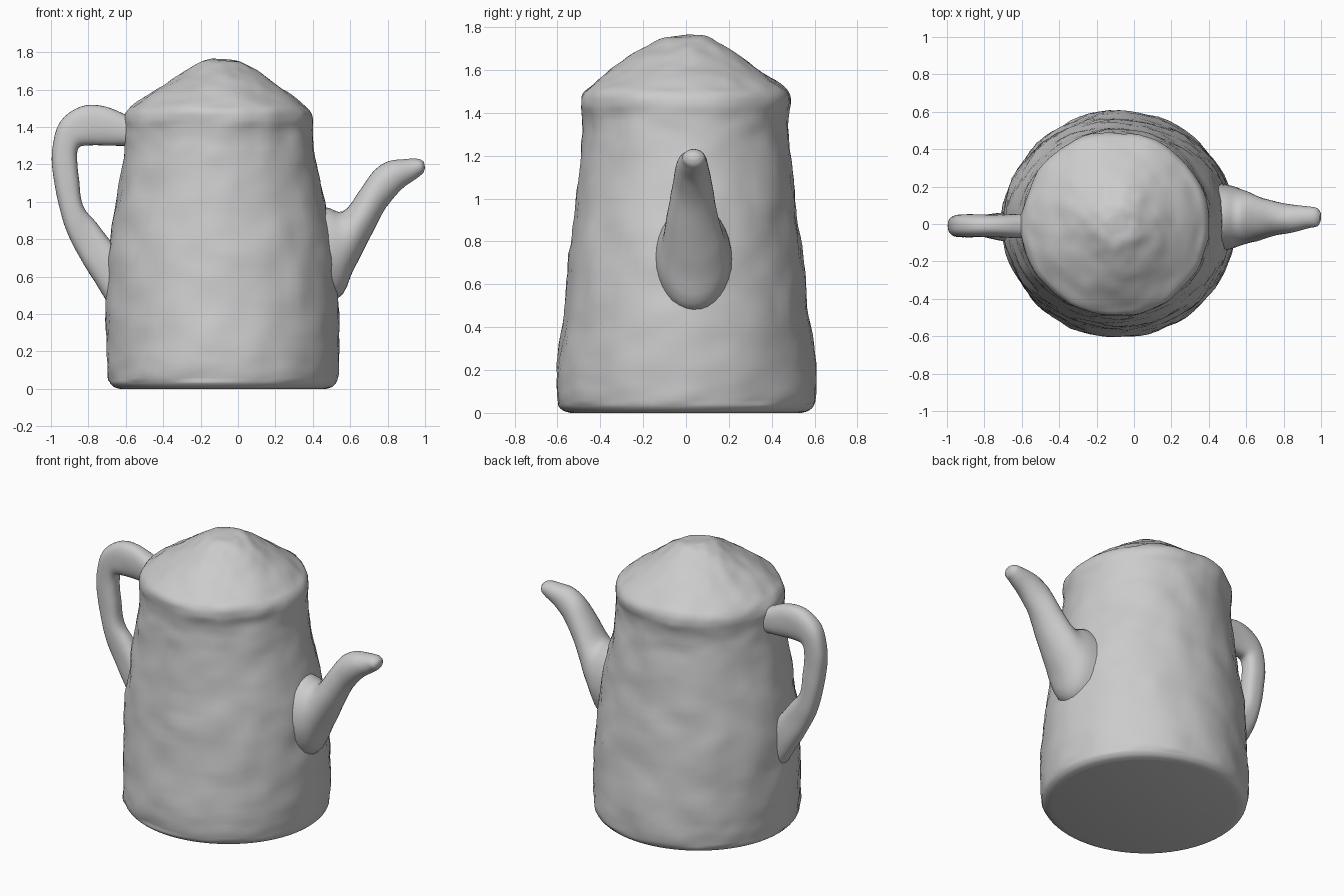
import bpy
import bmesh
from math import cos, sin, pi, radians, copysign
from mathutils import Vector, noise

cube = bpy.data.objects.get("Cube")
if cube:
    bpy.data.objects.remove(cube)

clay = bpy.data.materials.new("light grey clay")
clay.use_nodes = True
GREY = (0.6, 0.6, 0.6, 1)
clay.diffuse_color = GREY
clay.node_tree.nodes["Principled BSDF"].inputs["Base Color"].default_value = GREY


def catmull(rows, steps):
    """Smoothly resample a list of equal-length tuples."""
    pts = [Vector(r) for r in rows]
    pts = [pts[0]] + pts + [pts[-1]]
    out = []
    for i in range(1, len(pts) - 2):
        a, b, c, d = pts[i - 1:i + 3]
        for s in range(steps):
            t = s / steps
            out.append((b * 2 + (c - a) * t + (a * 2 - b * 5 + c * 4 - d) * t ** 2
                        + (b * 3 - a - c * 3 + d) * t ** 3) / 2)
    return out + [pts[-1]]


def loft(name, rings, lump, squareness=1.0):
    """Skin rings of (centre, half axis u, half axis v) and roughen by hand-made lumps."""
    sides = 72 if lump > 0.004 else 32
    bm = bmesh.new()
    loops = []
    for centre, u, v in rings:
        loop = []
        for k in range(sides):
            a = 2 * pi * k / sides
            c, s = cos(a), sin(a)
            c = copysign(abs(c) ** squareness, c)
            s = copysign(abs(s) ** squareness, s)
            loop.append(bm.verts.new(centre + u * c + v * s))
        loops.append(loop)
    for lo, hi in zip(loops, loops[1:]):
        for k in range(sides):
            n = (k + 1) % sides
            bm.faces.new((lo[k], lo[n], hi[n], hi[k]))
    bm.faces.new(loops[0])
    bm.faces.new(loops[-1])
    bmesh.ops.recalc_face_normals(bm, faces=bm.faces)
    bm.normal_update()
    for vert in bm.verts:
        if vert.co.z > 0.04:
            wave = noise.noise(vert.co * 6) + 0.5 * noise.noise(vert.co * 14)
            vert.co += vert.normal * wave * lump
    mesh = bpy.data.meshes.new(name)
    bm.to_mesh(mesh)
    bm.free()
    mesh.materials.append(clay)
    obj = bpy.data.objects.new(name, mesh)
    bpy.context.collection.objects.link(obj)
    bpy.ops.object.select_all(action="DESELECT")
    obj.select_set(True)
    bpy.context.view_layer.objects.active = obj
    bpy.ops.object.shade_smooth_by_angle(angle=radians(50))
    return obj


def tube(name, rows, lump, squareness):
    """Loft from rows of inner x, z, outer x, z, half width, y offset."""
    rings = []
    for x1, z1, x2, z2, half, y in catmull([r for r in rows], 4):
        a, b = Vector((x1, y, z1)), Vector((x2, y, z2))
        rings.append(((a + b) / 2, (b - a) / 2, Vector((0, half, 0))))
    return loft(name, rings, lump, squareness)


# Pot body with its domed lid: height, half width, half depth, centre x
body_rows = [
    (0.0, 0.55, 0.54, -0.08), (0.015, 0.59, 0.58, -0.08),
    (0.06, 0.612, 0.603, -0.08), (0.2, 0.62, 0.605, -0.08),
    (0.45, 0.62, 0.575, -0.085), (0.7, 0.607, 0.547, -0.09),
    (0.95, 0.565, 0.515, -0.095), (1.2, 0.517, 0.487, -0.1),
    (1.36, 0.5, 0.48, -0.1), (1.44, 0.503, 0.492, -0.1),
    (1.49, 0.487, 0.485, -0.1), (1.53, 0.44, 0.445, -0.1),
    (1.62, 0.31, 0.32, -0.095), (1.71, 0.175, 0.18, -0.09),
    (1.75, 0.11, 0.11, -0.09), (1.76, 0.05, 0.05, -0.09),
]
loft("pot_body", [(Vector((cx, 0, z)), Vector((rx, 0, 0)), Vector((0, ry, 0)))
                  for z, rx, ry, cx in catmull(body_rows, 6)], 0.012)

# Spout, flaring into the body
tube("spout", [
    (0.3, 0.45, 0.3, 0.95, 0.2, 0.03), (0.53, 0.48, 0.46, 0.97, 0.175, 0.035),
    (0.62, 0.64, 0.56, 0.95, 0.145, 0.035), (0.70, 0.80, 0.65, 1.06, 0.115, 0.03),
    (0.79, 0.97, 0.73, 1.17, 0.09, 0.03), (0.88, 1.07, 0.81, 1.22, 0.075, 0.03),
    (0.96, 1.13, 0.90, 1.23, 0.06, 0.035), (0.99, 1.155, 0.965, 1.23, 0.05, 0.035),
    (1.0, 1.18, 0.995, 1.215, 0.025, 0.035),
], 0.004, 1.0)

# Handle, from the lid rim round to the lower body
tube("handle", [
    (-0.5, 1.3, -0.5, 1.44, 0.07, -0.01), (-0.6, 1.3, -0.59, 1.46, 0.065, -0.01),
    (-0.71, 1.3, -0.71, 1.51, 0.06, -0.01), (-0.81, 1.3, -0.84, 1.51, 0.06, -0.01),
    (-0.85, 1.29, -0.95, 1.43, 0.06, -0.01), (-0.86, 1.24, -0.995, 1.27, 0.06, -0.01),
    (-0.85, 1.12, -0.98, 1.09, 0.06, -0.01), (-0.83, 0.98, -0.93, 0.88, 0.06, -0.01),
    (-0.76, 0.89, -0.85, 0.71, 0.06, -0.01), (-0.68, 0.79, -0.74, 0.53, 0.075, -0.015),
    (-0.58, 0.7, -0.64, 0.38, 0.08, -0.02),
], 0.003, 0.8)
